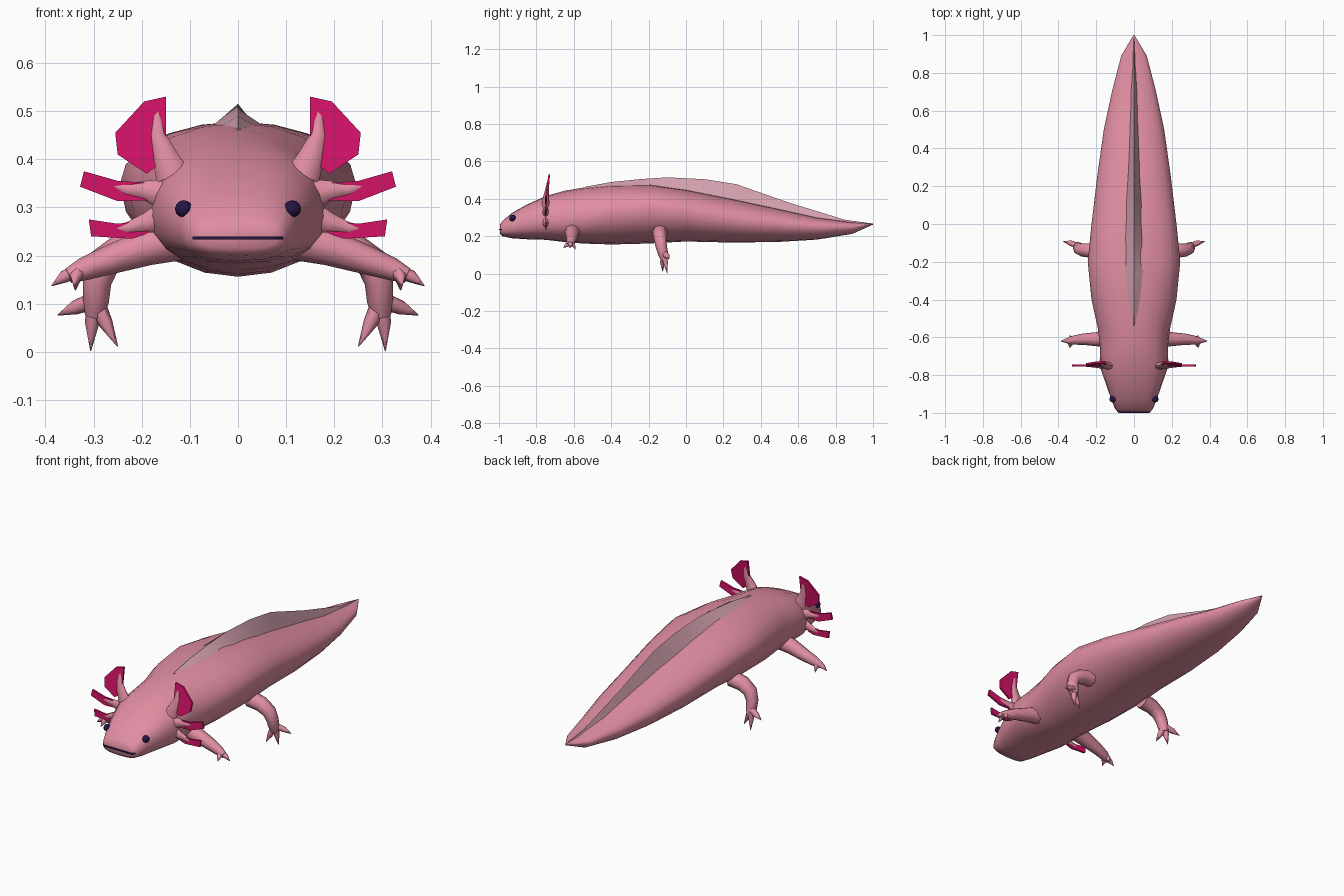
import bpy, bmesh, math
from mathutils import Vector


def material(name, rgb):
    m = bpy.data.materials.new(name)
    m.diffuse_color = (*rgb, 1)
    return m


PINK = material("body_pink", (0.75, 0.27, 0.36))
PALE = material("fin_pale_pink", (0.66, 0.36, 0.43))
MAGENTA = material("gill_magenta", (0.66, 0.006, 0.14))
NAVY = material("eye_navy", (0.018, 0.008, 0.06))


def finish(name, bm, mat, mirror=False, angle=60):
    bmesh.ops.recalc_face_normals(bm, faces=bm.faces)
    me = bpy.data.meshes.new(name)
    bm.to_mesh(me)
    bm.free()
    me.materials.append(mat)
    ob = bpy.data.objects.new(name, me)
    bpy.context.collection.objects.link(ob)
    if angle:
        bpy.ops.object.select_all(action='DESELECT')
        ob.select_set(True)
        bpy.context.view_layer.objects.active = ob
        bpy.ops.object.shade_smooth_by_angle(angle=math.radians(angle))
    if mirror:
        ob.modifiers.new("mirror", 'MIRROR').use_mirror_merge = False
    return ob


def loft(bm, rings):
    """Skin a list of equal-length point rings and cap both ends."""
    vs = [[bm.verts.new(p) for p in r] for r in rings]
    n = len(vs[0])
    for a, b in zip(vs, vs[1:]):
        for i in range(n):
            j = (i + 1) % n
            bm.faces.new((a[i], a[j], b[j], b[i]))
    bm.faces.new(vs[0])
    bm.faces.new(vs[-1])


def tube(bm, path, sides=8, flat=1.0):
    """Tapered tube through (x, y, z, radius) points, squashed in y by flat."""
    pts = [Vector(p[:3]) for p in path]
    rings = []
    for i, p in enumerate(pts):
        t = (pts[min(i + 1, len(pts) - 1)] - pts[max(i - 1, 0)]).normalized()
        u = t.cross(Vector((0, 1, 0))).normalized()
        v = t.cross(u)
        ring = []
        for k in range(sides):
            a = 2 * math.pi * k / sides
            o = (u * math.cos(a) + v * math.sin(a)) * path[i][3]
            o.y *= flat
            ring.append(p + o)
        rings.append(ring)
    loft(bm, rings)


def spow(v, e):
    return math.copysign(abs(v) ** e, v)


# Body, head and tail: y, half width, bottom, widest height, top, squareness
BODY = [
    (-0.995, 0.082, 0.215, 0.238, 0.262, 0.7),
    (-0.980, 0.100, 0.200, 0.238, 0.283, 0.7),
    (-0.930, 0.120, 0.189, 0.255, 0.325, 0.75),
    (-0.850, 0.148, 0.184, 0.272, 0.370, 0.8),
    (-0.750, 0.182, 0.181, 0.283, 0.415, 0.85),
    (-0.650, 0.180, 0.169, 0.285, 0.443, 0.9),
    (-0.550, 0.192, 0.161, 0.300, 0.460, 1),
    (-0.400, 0.225, 0.156, 0.330, 0.475, 1),
    (-0.200, 0.245, 0.161, 0.350, 0.478, 1),
    (0.000, 0.225, 0.172, 0.330, 0.450, 1),
    (0.250, 0.195, 0.166, 0.290, 0.400, 1),
    (0.500, 0.160, 0.170, 0.265, 0.345, 1),
    (0.700, 0.117, 0.182, 0.250, 0.300, 1),
    (0.890, 0.068, 0.213, 0.250, 0.274, 1),
    (1.000, 0.003, 0.262, 0.265, 0.267, 1),
]
bm = bmesh.new()
rings = []
for y, w, zb, zm, zt, e in BODY:
    ring = []
    for k in range(20):
        a = 2 * math.pi * k / 20
        s = spow(math.sin(a), e)
        ring.append((w * spow(math.cos(a), e), y,
                     zm + s * ((zt - zm) if s > 0 else (zm - zb))))
    rings.append(ring)
loft(bm, rings)
finish("body", bm, PINK)

# Back fin: y, ridge height, half width, base height
FIN = [(-0.54, 0.464, 0.004, 0.455), (-0.4, 0.490, 0.037, 0.468),
       (-0.25, 0.505, 0.052, 0.470), (-0.1, 0.515, 0.050, 0.452),
       (0.1, 0.505, 0.043, 0.420), (0.27, 0.478, 0.033, 0.385),
       (0.55, 0.380, 0.022, 0.325), (0.85, 0.288, 0.010, 0.270),
       (1.0, 0.268, 0.002, 0.263)]
bm = bmesh.new()
loft(bm, [[(-w, y, zb), (0, y, zt), (w, y, zb)] for y, zt, w, zb in FIN])
finish("back_fin", bm, PALE, angle=40)

# Mouth line wrapped round the snout
bm = bmesh.new()
outline = [(-0.09, -0.96), (-0.094, -0.987), (-0.08, -1.0),
           (0.08, -1.0), (0.094, -0.987), (0.09, -0.96)]
loft(bm, [[(x, y, z) for x, y in outline] for z in (0.233, 0.240)])
finish("mouth", bm, NAVY, angle=0)

# Eyes
bm = bmesh.new()
bmesh.ops.create_uvsphere(bm, u_segments=8, v_segments=6, radius=0.018)
bmesh.ops.translate(bm, verts=bm.verts, vec=(0.113, -0.927, 0.297))
finish("eyes", bm, NAVY, mirror=True)


# Gills: flat frond outline (x, z) and a stalk lying along it
def gill_y(z):
    return -0.75 + 0.15 * max(0, z - 0.4)


GILLS = {
    "upper": ([(0.15, 0.53), (0.195, 0.52), (0.255, 0.455), (0.25, 0.41),
               (0.19, 0.37), (0.15, 0.40)],
              [(0.135, 0.365, 0.036), (0.152, 0.405, 0.027),
               (0.167, 0.45, 0.017), (0.168, 0.49, 0.010), (0.160, 0.52, 0.003)]),
    "middle": ([(0.17, 0.35), (0.25, 0.355), (0.32, 0.375), (0.328, 0.343),
                (0.25, 0.313), (0.17, 0.315)],
               [(0.15, 0.325, 0.035), (0.19, 0.335, 0.021),
                (0.23, 0.337, 0.013), (0.29, 0.352, 0.003)]),
    "lower": ([(0.17, 0.275), (0.25, 0.266), (0.31, 0.275), (0.305, 0.24),
               (0.22, 0.235), (0.19, 0.245)],
              [(0.15, 0.28, 0.035), (0.19, 0.268, 0.021),
               (0.23, 0.257, 0.012), (0.285, 0.255, 0.003)]),
}
for name, (frond, stalk) in GILLS.items():
    bm = bmesh.new()
    loft(bm, [[(x, gill_y(z) + d, z) for x, z in frond] for d in (-0.005, 0.005)])
    finish(name + "_gill_fronds", bm, MAGENTA, mirror=True, angle=0)
    bm = bmesh.new()
    tube(bm, [(x, gill_y(z), z, r) for x, z, r in stalk], flat=0.6)
    finish(name + "_gill_stalks", bm, PINK, mirror=True)

# Front legs with pointed fingers
bm = bmesh.new()
tube(bm, [(0.12, -0.605, 0.235, 0.045), (0.19, -0.61, 0.217, 0.038),
          (0.27, -0.61, 0.190, 0.030), (0.32, -0.615, 0.172, 0.024),
          (0.352, -0.62, 0.158, 0.016)])
for tip in [(0.387, -0.62, 0.137), (0.340, -0.655, 0.137), (0.338, -0.59, 0.128)]:
    tube(bm, [(0.325, -0.617, 0.172, 0.014),
              (0.335 * 0.5 + tip[0] * 0.5, (tip[1] - 0.617) / 2, 0.156, 0.013),
              (*tip, 0.001)], sides=6)
finish("front_legs", bm, PINK, mirror=True)

# Hind legs with pointed toes
bm = bmesh.new()
tube(bm, [(0.17, -0.14, 0.225, 0.042), (0.235, -0.14, 0.213, 0.038),
          (0.278, -0.138, 0.185, 0.034), (0.293, -0.132, 0.145, 0.030),
          (0.295, -0.122, 0.105, 0.027), (0.298, -0.113, 0.075, 0.020)])
for mid, tip in [((0.303, -0.11, 0.060), (0.306, -0.100, 0.002)),
                 ((0.275, -0.125, 0.060), (0.250, -0.125, 0.011)),
                 ((0.338, -0.100, 0.092), (0.375, -0.092, 0.076))]:
    tube(bm, [(0.296, -0.116, 0.108, 0.018), (*mid, 0.015), (*tip, 0.001)], sides=6)
finish("hind_legs", bm, PINK, mirror=True)
